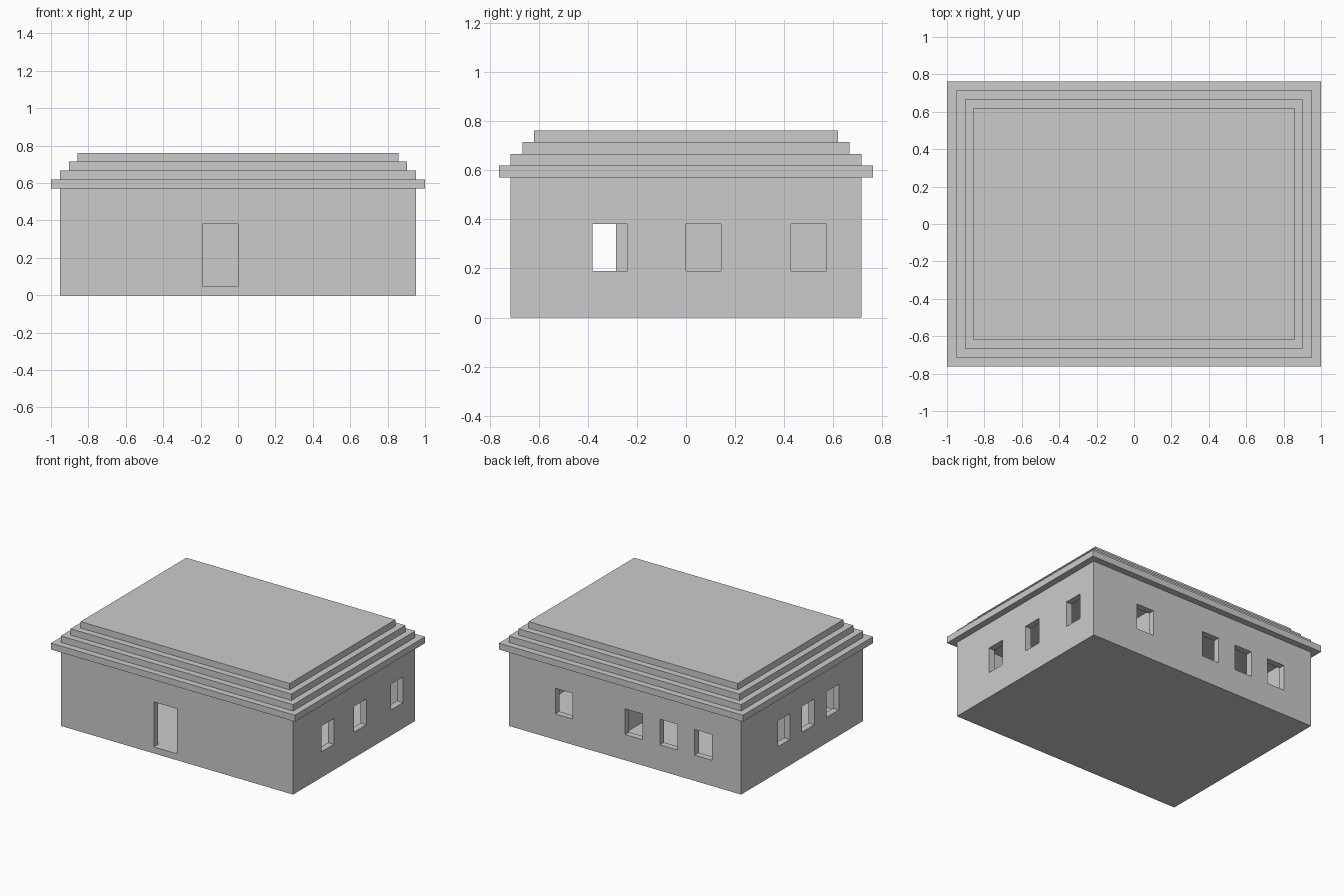
import bpy
import bmesh
from mathutils import Vector

U = 1 / 21  # building module: one wall thickness

if "Cube" in bpy.data.objects:
    bpy.data.objects.remove(bpy.data.objects["Cube"], do_unlink=True)

grey = bpy.data.materials.new("plain grey")
grey.use_nodes = True
colour = (0.6, 0.6, 0.6, 1)
grey.diffuse_color = colour
grey.node_tree.nodes["Principled BSDF"].inputs["Base Color"].default_value = colour


def box(name, x, y, z):
    """Box from (min, max) pairs given in modules."""
    lo, hi = (Vector(c) * U for c in zip(x, y, z))
    bm = bmesh.new()
    bmesh.ops.create_cube(bm, size=1)
    bmesh.ops.scale(bm, vec=hi - lo, verts=bm.verts)
    bmesh.ops.translate(bm, vec=(lo + hi) / 2, verts=bm.verts)
    mesh = bpy.data.meshes.new(name)
    bm.to_mesh(mesh)
    bm.free()
    mesh.materials.append(grey)
    obj = bpy.data.objects.new(name, mesh)
    bpy.context.collection.objects.link(obj)
    return obj


# House body, a solid block to be hollowed out
walls = box("walls", (-20, 20), (-15, 15), (0, 12))

SILL, HEAD, FLOOR = 4, 8, 1
cutters = []


def cut(name, x, y, z):
    cutters.append(box(name, x, y, z))
    cutters[-1].hide_render = True


# Rooms: one full-depth room on the left, two on the right
cut("left_room", (5, 19), (-14, 14), (FLOOR, 13))
cut("front_room", (-19, 4), (-14, 1), (FLOOR, 13))
cut("back_room", (-19, 4), (2, 14), (FLOOR, 13))

# Doorways
cut("front_door", (-4, 0), (-16, -13.5), (FLOOR, HEAD))
cut("side_doorway", (3.5, 5.5), (-9, -5), (FLOOR, HEAD))
cut("back_doorway", (-14, -10), (0.5, 2.5), (FLOOR, HEAD))

# Windows, each three modules wide
for y in (-8, 0, 9):
    cut("left_window", (18.5, 21), (y, y + 3), (SILL, HEAD))
for y in (-9, -3, 3):
    cut("right_window", (-21, -18.5), (y, y + 3), (SILL, HEAD))
for x in (-15, -9, -3, 9):
    cut("back_window", (x, x + 3), (13.5, 16), (SILL, HEAD))

for cutter in cutters:
    mod = walls.modifiers.new(cutter.name, "BOOLEAN")
    mod.operation = "DIFFERENCE"
    mod.solver = "EXACT"
    mod.object = cutter

# Bake the cuts and drop the cutters
graph = bpy.context.evaluated_depsgraph_get()
baked = bpy.data.meshes.new_from_object(walls.evaluated_get(graph))
walls.modifiers.clear()
walls.data = baked
for cutter in cutters:
    bpy.data.objects.remove(cutter, do_unlink=True)

# Stepped roof slabs, each one module smaller all round
for step in range(4):
    w, d = 21 - step, 16 - step
    box(f"roof_step_{step + 1}", (-w, w), (-d, d), (12 + step, 13 + step))
